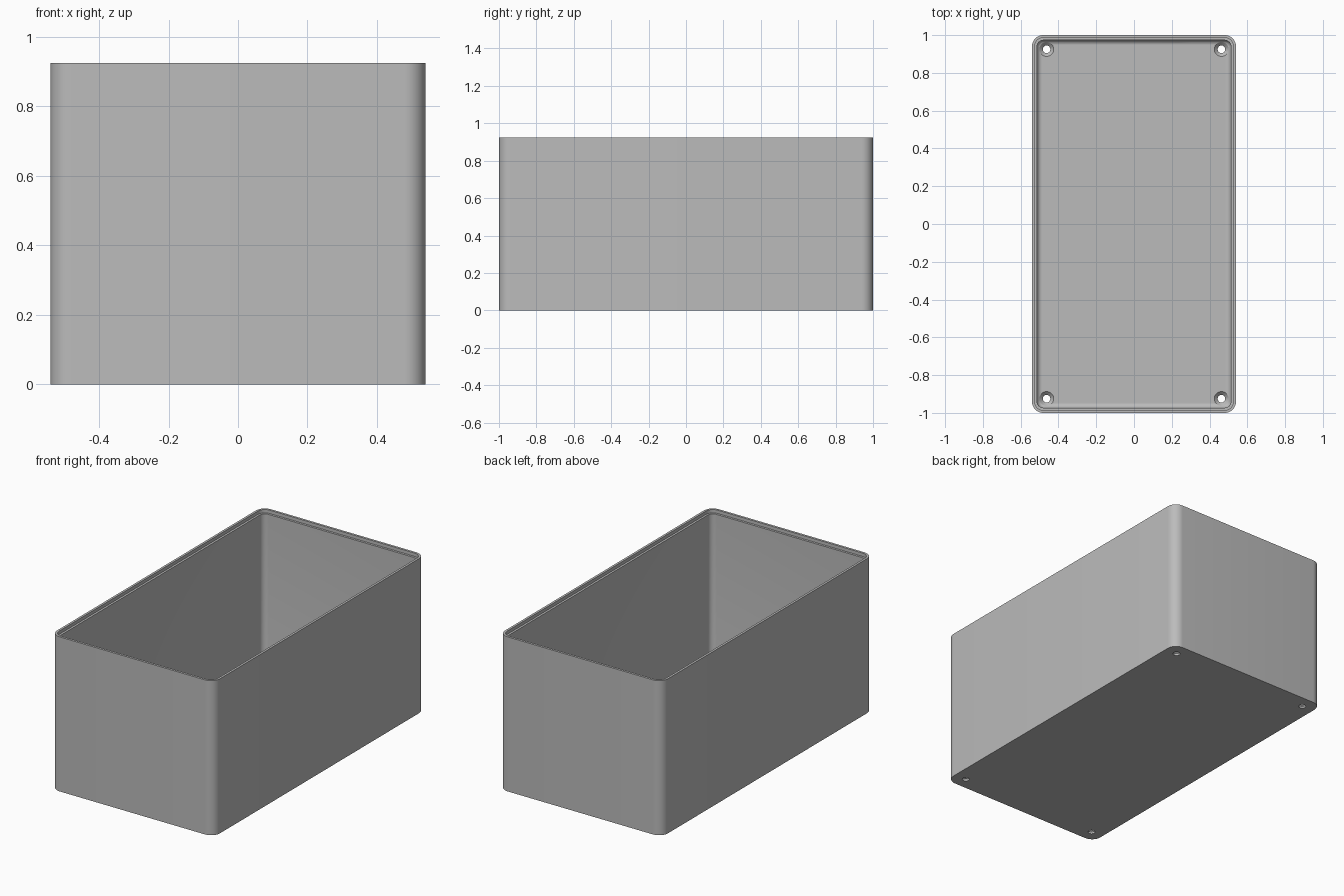
import bpy, bmesh, math

cube = bpy.data.objects.get("Cube")
if cube:
    bpy.data.objects.remove(cube, do_unlink=True)

HX, HY, H, R = 0.54, 1.0, 0.925, 0.06
LIP, WALL, FLOOR, FILLET = 0.014, 0.027, 0.03, 0.025

grey = bpy.data.materials.new("plain grey")
grey.use_nodes = True
colour = (0.5, 0.5, 0.5, 1)
grey.diffuse_color = colour
grey.node_tree.nodes["Principled BSDF"].inputs["Base Color"].default_value = colour


def ring(bm, inset, z, steps=10):
    """Rounded rectangle, offset inward from the outer wall."""
    r = max(R - inset, 0.008)
    cx, cy = HX - inset - r, HY - inset - r
    verts = []
    for q, (sx, sy) in enumerate([(1, 1), (-1, 1), (-1, -1), (1, -1)]):
        for i in range(steps + 1):
            a = (q + i / steps) * math.pi / 2
            verts.append(bm.verts.new((sx * cx + r * math.cos(a),
                                       sy * cy + r * math.sin(a), z)))
    return verts


def loft(name, build_rings):
    """Closed solid skinned through matching rings."""
    bm = bmesh.new()
    rings = build_rings(bm)
    for a, b in zip(rings, rings[1:]):
        n = len(a)
        for i in range(n):
            bm.faces.new((a[i], a[(i + 1) % n], b[(i + 1) % n], b[i]))
    bm.faces.new(rings[0][::-1])
    bm.faces.new(rings[-1])
    bmesh.ops.recalc_face_normals(bm, faces=bm.faces)
    mesh = bpy.data.meshes.new(name)
    bm.to_mesh(mesh)
    bm.free()
    obj = bpy.data.objects.new(name, mesh)
    bpy.context.collection.objects.link(obj)
    mesh.materials.append(grey)
    return obj


# Open box: outer wall, stepped rim, inner wall, filleted floor
def box_rings(bm):
    profile = [(0, 0), (0, H), (LIP, H), (LIP, H - 0.02), (WALL, H - 0.02)]
    for i in range(7):
        a = i / 6 * math.pi / 2
        profile.append((WALL + FILLET * (1 - math.cos(a)),
                        FLOOR + FILLET * (1 - math.sin(a))))
    return [ring(bm, inset, z) for inset, z in profile]


box = loft("open_box", box_rings)


# Countersunk screw holes in the floor corners
def screw_rings(x, y):
    def build(bm):
        profile = [(0.02, -0.05), (0.02, 0.012), (0.038, FLOOR), (0.038, 0.08)]
        return [[bm.verts.new((x + r * math.cos(a), y + r * math.sin(a), z))
                 for a in (k * math.tau / 32 for k in range(32))]
                for r, z in profile]
    return build


cutters = []
for sx in (-1, 1):
    for sy in (-1, 1):
        cutter = loft("screw_hole_cutter", screw_rings(sx * 0.463, sy * 0.925))
        cutter.hide_render = True
        cutters.append(cutter)
        mod = box.modifiers.new("screw hole", "BOOLEAN")
        mod.object = cutter
        mod.operation = "DIFFERENCE"
        mod.solver = "EXACT"

# Apply the holes and remove the cutters
bpy.context.view_layer.objects.active = box
box.select_set(True)
for mod in list(box.modifiers):
    bpy.ops.object.modifier_apply(modifier=mod.name)
for cutter in cutters:
    bpy.data.objects.remove(cutter, do_unlink=True)

bpy.ops.object.select_all(action="DESELECT")
box.select_set(True)
bpy.ops.object.shade_smooth_by_angle(angle=math.radians(30))
